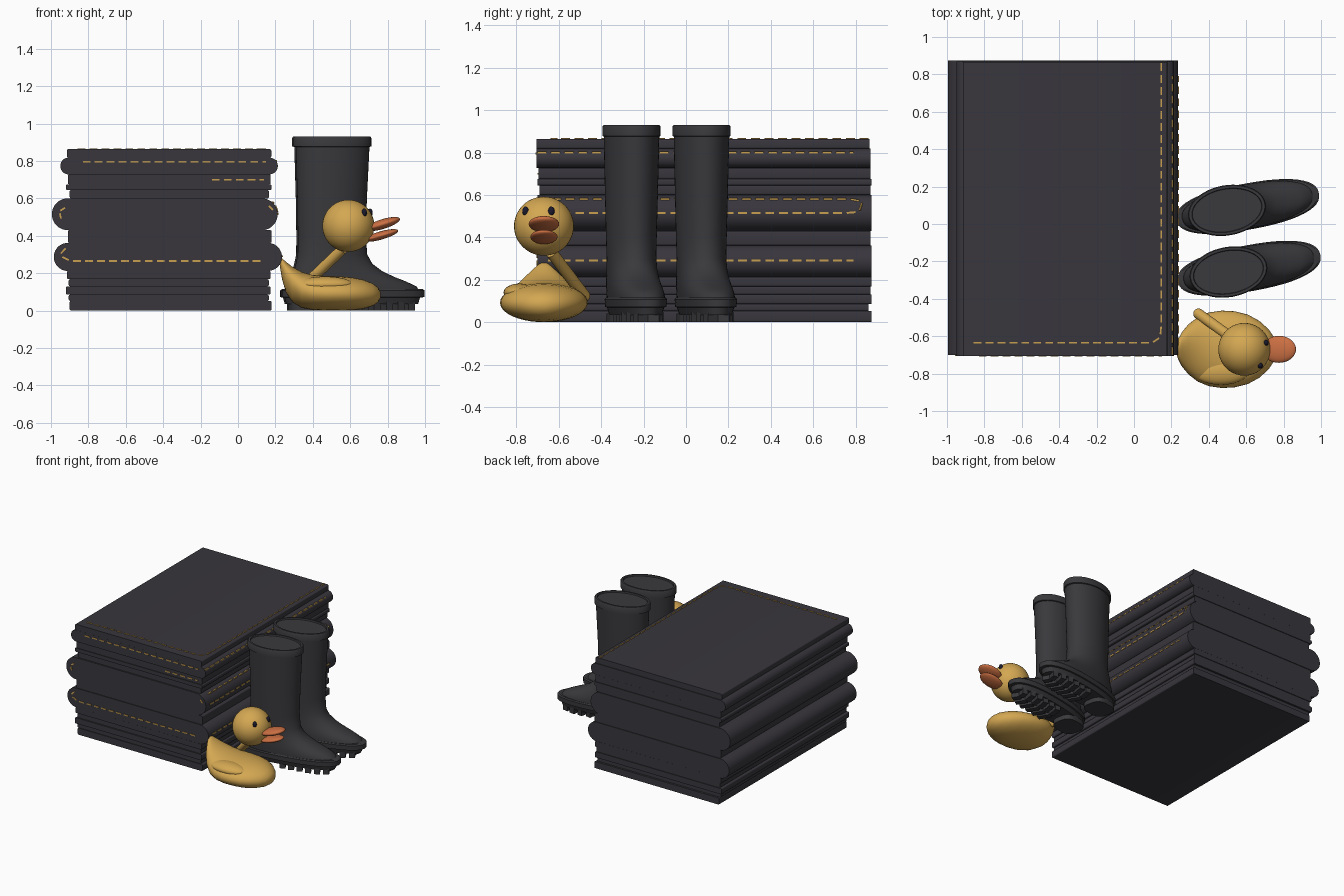
import bpy, bmesh, math
from mathutils import Vector, Matrix

cube = bpy.data.objects.get("Cube")
if cube:
    bpy.data.objects.remove(cube, do_unlink=True)


def material(name, r, g, b):
    m = bpy.data.materials.new(name)
    m.use_nodes = True
    m.diffuse_color = (r, g, b, 1)
    m.node_tree.nodes["Principled BSDF"].inputs["Base Color"].default_value = (r, g, b, 1)
    return m


FABRIC = material("charcoal fabric", .040, .037, .046)
RUBBER = material("dark rubber", .041, .041, .046)
GOLD = material("gold thread", .58, .35, .08)
YELLOW = material("duck yellow", .66, .39, .085)
ORANGE = material("beak orange", .60, .16, .055)
NAVY = material("eye navy", .010, .010, .028)


def finish(name, bm, mat, angle=35):
    bmesh.ops.recalc_face_normals(bm, faces=bm.faces)
    me = bpy.data.meshes.new(name)
    bm.to_mesh(me)
    bm.free()
    me.materials.append(mat)
    ob = bpy.data.objects.new(name, me)
    bpy.context.collection.objects.link(ob)
    bpy.ops.object.select_all(action='DESELECT')
    ob.select_set(True)
    bpy.context.view_layer.objects.active = ob
    bpy.ops.object.shade_smooth_by_angle(angle=math.radians(angle))
    return ob


def loft(name, rings, mat, angle=35):
    """Skin a list of closed rings and cap both ends."""
    bm = bmesh.new()
    loops = [[bm.verts.new(p) for p in ring] for ring in rings]
    n = len(loops[0])
    for a, b in zip(loops, loops[1:]):
        for i in range(n):
            j = (i + 1) % n
            bm.faces.new((a[i], a[j], b[j], b[i]))
    bm.faces.new(loops[0])
    bm.faces.new(loops[-1])
    return finish(name, bm, mat, angle)


def ball(name, centre, radii, mat, tilt=0):
    bm = bmesh.new()
    bmesh.ops.create_uvsphere(bm, u_segments=40, v_segments=24, radius=1)
    bm.transform(Matrix.Translation(centre) @ Matrix.Rotation(tilt, 4, 'Y')
                 @ Matrix.Diagonal((*radii, 1)))
    return finish(name, bm, mat)


# Folded cloth stack: flat layers and layers with rounded fold edges
def slab(name, x0, x1, z0, z1, y0, y1, fold=False):
    r = (z1 - z0) / 2 if fold else min(.008, (z1 - z0) / 3)
    steps = 12 if fold else 3
    profile = []
    for cx, cz, start in ((x1 - r, z1 - r, 0), (x0 + r, z1 - r, 1),
                          (x0 + r, z0 + r, 2), (x1 - r, z0 + r, 3)):
        for k in range(steps + 1):
            if fold and start in (1, 3) and k == 0 or fold and k == 0 and start in (0, 2):
                continue
            a = math.pi / 2 * (start + k / steps)
            profile.append((cx + r * math.cos(a), cz + r * math.sin(a)))
    loft(name, [[(x, y, z) for x, z in profile] for y in (y0, y1)], FABRIC)


layers = [
    ("bottom_cloth", -.90, .18, 0, .052, -.695, .875),
    ("thin_cloth_1", -.905, .165, .052, .085, -.69, .86),
    ("thin_cloth_2", -.92, .175, .085, .13, -.70, .875),
    ("thin_cloth_3", -.905, .165, .13, .168, -.69, .87),
    ("thin_cloth_4", -.915, .175, .168, .212, -.70, .875),
    ("middle_cloth", -.91, .18, .362, .43, -.695, .87),
    ("thin_cloth_5", -.90, .165, .60, .645, -.69, .87),
    ("thin_cloth_6", -.92, .18, .645, .675, -.70, .875),
    ("thin_cloth_7", -.91, .175, .675, .728, -.695, .87),
    ("top_cloth", -.915, .178, .818, .863, -.705, .865),
]
for layer in layers:
    slab(*layer)
folds = {
    "lower_fold": (-.985, .235, .212, .362, -.70, .875),
    "middle_fold": (-.995, .212, .43, .60, -.70, .875),
    "upper_fold": (-.95, .213, .728, .818, -.705, .87),
}
for key, dims in folds.items():
    slab(key, *dims, fold=True)


# Dashed stitching along a path
def stitches(name, path, length=.042, gap=.022, thick=.009):
    pts = [Vector(p) for p in path]
    bm = bmesh.new()
    start, total = 0, sum((b - a).length for a, b in zip(pts, pts[1:]))

    def at(d):
        for a, b in zip(pts, pts[1:]):
            seg = (b - a).length
            if d <= seg:
                return a + (b - a) * d / seg
            d -= seg
        return pts[-1].copy()

    while start + .012 < total:
        a, b = at(start), at(min(start + length, total))
        d = b - a
        mat = (Matrix.Translation((a + b) / 2) @ d.to_track_quat('X', 'Z').to_matrix().to_4x4()
               @ Matrix.Diagonal((d.length, thick, thick, 1)))
        bmesh.ops.create_cube(bm, size=1, matrix=mat)
        start += length + gap
    finish(name, bm, GOLD)


def fold_x(key, z):
    """Outer x of a fold at height z."""
    _, x1, z0, z1, _, _ = folds[key]
    r = (z1 - z0) / 2
    return x1 - r + math.sqrt(max(0, r * r - (z - (z0 + z1) / 2) ** 2))


def side_path(key, yz):
    return [(fold_x(key, z), y, z) for y, z in yz]


def front_path(y, xz):
    return [(x, y, z) for x, z in xz]


stitches("top_stitches", [(.145, .86, .863), (.145, -.58, .863), (.13, -.62, .863),
                          (.095, -.635, .863), (-.87, -.635, .863)])
stitches("upper_front_stitches", front_path(-.705, [(-.83, .795), (.15, .795)]))
stitches("short_front_stitches", front_path(-.695, [(-.14, .70), (.14, .70)]))
stitches("lower_front_stitches", front_path(-.70, [
    (.12, .265), (-.88, .265), (-.93, .275), (-.95, .30), (-.94, .325), (-.915, .335)]))
stitches("middle_left_stitches", front_path(-.70, [
    (-.925, .55), (-.95, .535), (-.955, .51), (-.945, .49), (-.925, .48)]), .03, .014)
stitches("middle_right_stitches", front_path(-.70, [(.165, .56), (.185, .54), (.195, .515)]), .03, .014)
stitches("upper_side_stitches", side_path("upper_fold", [(-.70, .80), (.79, .80)]))
stitches("lower_side_stitches", side_path("lower_fold", [(-.65, .29), (.79, .29)]))
stitches("middle_side_stitches", side_path("middle_fold", [
    (-.65, .515), (.79, .515), (.825, .53), (.835, .55), (.825, .57), (.79, .58), (-.65, .58)]))


# Boots: horizontal slices (height, heel x, toe x, half width)
def slice_ring(place, z, x0, x1, half, power=2.0, n=48):
    ring = []
    for i in range(n):
        a = 2 * math.pi * i / n
        c, s = math.cos(a), math.sin(a)
        x = (x0 + x1) / 2 + (x1 - x0) / 2 * math.copysign(abs(c) ** (2 / power), c)
        y = half * math.copysign(abs(s) ** (2 / power), s)
        ring.append(place @ Vector((x, y, z)))
    return ring


UPPER = [(.10, -.245, .475, .117), (.13, -.243, .455, .118), (.155, -.235, .40, .118),
         (.18, -.225, .335, .117), (.21, -.21, .27, .115), (.25, -.198, .215, .113),
         (.30, -.188, .188, .114), (.40, -.187, .18, .117), (.60, -.19, .186, .122),
         (.875, -.198, .20, .128), (.878, -.21, .21, .134), (.922, -.21, .21, .134),
         (.93, -.205, .205, .129), (.93, -.19, .19, .116), (.92, -.187, .187, .113)]
SOLE = [(.035, -.25, .465, .10), (.07, -.26, .475, .112), (.072, -.275, .50, .121),
        (.108, -.275, .50, .123), (.116, -.262, .488, .118)]

for side, cx, cy in (("right", .505, -.257), ("left", .497, .073)):
    place = Matrix.Translation((cx, cy, 0)) @ Matrix.Rotation(math.radians(10.5), 4, 'Z')
    loft(side + "_boot", [slice_ring(place, *s, 2.0 if s[0] > .25 else 2.3) for s in UPPER], RUBBER)
    loft(side + "_boot_sole", [slice_ring(place, *s, 2.4) for s in SOLE], RUBBER)
    # Heel block and tread bars
    loft(side + "_boot_heel", [slice_ring(place, z, -.235, -.03, .09, 3) for z in (0, .04)], RUBBER)
    bm = bmesh.new()
    for k in range(6):
        x = .08 + .066 * k
        width = .19 if k < 4 else .17 - .05 * (k - 4)
        for s in (-1, 1):
            bar = (place @ Matrix.Translation((x, s * width / 4, .024))
                   @ Matrix.Rotation(-s * .35, 4, 'Z')
                   @ Matrix.Diagonal((.042, width / 2, .046, 1)))
            bmesh.ops.create_cube(bm, size=1, matrix=bar)
    finish(side + "_boot_tread", bm, RUBBER)

# Duck body: cross-sections (x, low z, high z, half width)
BODY = [(.222, .25, .285, .012), (.235, .17, .28, .05), (.255, .10, .262, .09),
        (.29, .045, .235, .133), (.34, .015, .207, .172), (.40, .004, .19, .197),
        (.47, 0, .185, .207), (.54, 0, .183, .203), (.61, .002, .177, .185),
        (.67, .01, .165, .152), (.72, .025, .145, .107), (.75, .045, .122, .062),
        (.762, .07, .098, .02)]
DUCK_Y = -.67
rings = []
for x, lo, hi, half in BODY:
    rings.append([(x, DUCK_Y + half * math.cos(a), (lo + hi) / 2 + (hi - lo) / 2 * math.sin(a))
                  for a in (2 * math.pi * i / 40 for i in range(40))])
loft("duck_body", rings, YELLOW, 60)

# Duck wing, neck rod, head, eyes and beak
ball("duck_wing", (.465, -.785, .14), (.15, .075, .042), YELLOW)
a, b = Vector((.345, -.48, .125)), Vector((.56, -.635, .33))
bm = bmesh.new()
bmesh.ops.create_cone(bm, cap_ends=True, segments=24, radius1=.028, radius2=.028,
                      depth=(b - a).length,
                      matrix=Matrix.Translation((a + b) / 2)
                      @ (b - a).to_track_quat('Z', 'Y').to_matrix().to_4x4())
finish("duck_neck", bm, YELLOW)
ball("duck_neck_end", a, (.028, .028, .028), YELLOW)
ball("duck_head", (.59, DUCK_Y, .453), (.139, .141, .139), YELLOW)
for side, x, y in (("right", .675, -.757), ("left", .706, -.635)):
    ball(side + "_duck_eye", (x, y, .523), (.014, .015, .022), NAVY)
ball("upper_beak", (.775, DUCK_Y, .463), (.095, .072, .026), ORANGE, -.30)
ball("lower_beak", (.765, DUCK_Y, .402), (.095, .064, .022), ORANGE, -.28)
